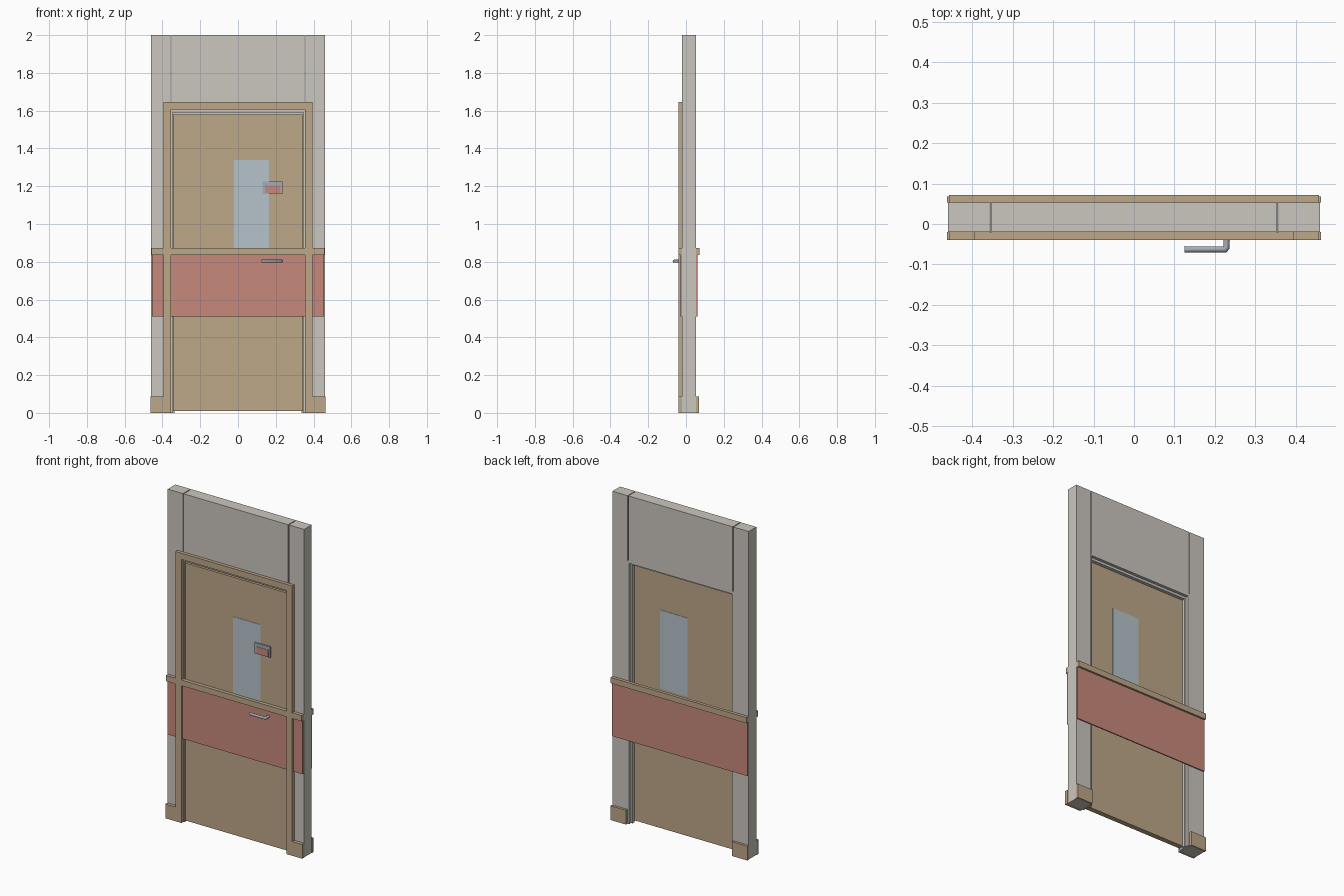
import bpy
from mathutils import Vector

cube = bpy.data.objects.get("Cube")
if cube:
    bpy.data.objects.remove(cube, do_unlink=True)


def material(name, rgb):
    m = bpy.data.materials.new(name)
    m.use_nodes = True
    m.diffuse_color = (*rgb, 1)
    m.node_tree.nodes["Principled BSDF"].inputs["Base Color"].default_value = (*rgb, 1)
    return m


WALL = material("wall grey", (0.60, 0.57, 0.52))
WOOD = material("light wood", (0.51, 0.39, 0.25))
RED = material("dusty red", (0.57, 0.25, 0.20))
GLASS = material("pale glass", (0.47, 0.55, 0.60))
METAL = material("brushed metal", (0.38, 0.42, 0.47))


def box(name, mat, x, y, z):
    """Box from (min, max) ranges along each axis."""
    lo, hi = Vector((x[0], y[0], z[0])), Vector((x[1], y[1], z[1]))
    bpy.ops.mesh.primitive_cube_add(size=1, location=(lo + hi) / 2)
    ob = bpy.context.object
    ob.name = name
    ob.scale = hi - lo
    bpy.ops.object.transform_apply(location=False, rotation=False, scale=True)
    ob.data.materials.append(mat)
    return ob


def pair(name, mat, x, y, z):
    """Matching boxes on the left (+x) and right (-x)."""
    box("left_" + name, mat, x, y, z)
    box("right_" + name, mat, (-x[1], -x[0]), y, z)


FRONT, BACK = -0.02, 0.053      # wall faces
TRIM = -0.04                    # front of the trim
wall = (FRONT, BACK)
front_trim = (TRIM, FRONT)

# Wall: two posts and the header over the opening
pair("wall_post", WALL, (0.357, 0.46), wall, (0, 2))
box("wall_header", WALL, (-0.352, 0.352), wall, (1.605, 2))

# Door lining with a small stop behind the leaf
pair("jamb", WALL, (0.346, 0.356), wall, (0, 1.605))
pair("jamb_stop", WALL, (0.336, 0.346), (0.015, 0.035), (0, 1.59))
box("head_jamb", WALL, (-0.346, 0.346), wall, (1.59, 1.605))
box("head_stop", WALL, (-0.336, 0.336), (0.015, 0.035), (1.575, 1.59))

# Door leaf and its vision panel, showing on both faces
box("door_leaf", WOOD, (-0.343, 0.343), (-0.018, 0.013), (0.01, 1.58))
box("door_window", GLASS, (-0.02, 0.165), (-0.02, 0.015), (0.86, 1.34))

# Casing around the opening, front only
pair("casing", WOOD, (0.354, 0.394), front_trim, (0, 1.645))
box("head_casing", WOOD, (-0.354, 0.354), front_trim, (1.607, 1.645))

# Red protection panels and rails, front and back
box("front_panel", RED, (-0.456, 0.456), (-0.03, -0.018), (0.51, 0.837))
box("back_panel", RED, (-0.456, 0.456), (BACK, 0.06), (0.51, 0.837))
box("front_rail", WOOD, (-0.458, 0.458), (TRIM, -0.018), (0.837, 0.872))
box("back_rail", WOOD, (-0.458, 0.458), (BACK, 0.072), (0.837, 0.872))

# Skirting blocks
pair("front_skirting", WOOD, (0.394, 0.462), front_trim, (0, 0.087))
pair("back_skirting", WOOD, (0.357, 0.462), (BACK, 0.068), (0, 0.087))

# Small sign: metal surround with a red face
box("sign_frame", METAL, (0.13, 0.235), (-0.027, -0.018), (1.16, 1.225))
box("sign_face", RED, (0.144, 0.224), (-0.029, -0.027), (1.163, 1.205))

# Lever handle: round bar swept from the door to the side
path = bpy.data.curves.new("lever_handle", "CURVE")
path.dimensions = "3D"
path.bevel_depth = 0.008
path.bevel_resolution = 2
path.use_fill_caps = True
spline = path.splines.new("POLY")
points = [(0.229, -0.02), (0.229, -0.058), (0.225, -0.063), (0.125, -0.063)]
spline.points.add(len(points) - 1)
for p, (x, y) in zip(spline.points, points):
    p.co = (x, y, 0.803, 1)
path.materials.append(METAL)
handle = bpy.data.objects.new("lever_handle", path)
bpy.context.collection.objects.link(handle)
